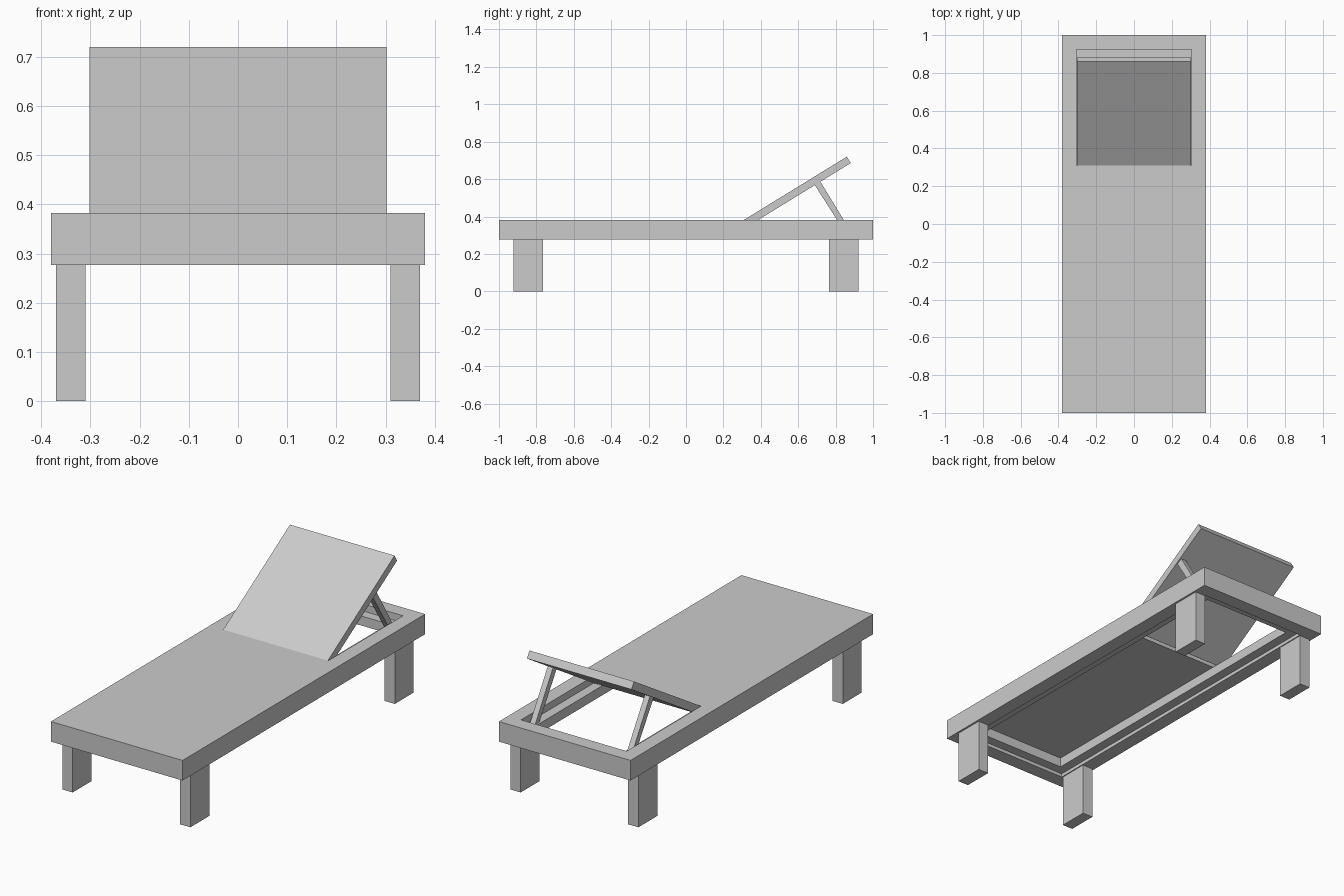
import bpy
import bmesh
import math
from mathutils import Vector

cube = bpy.data.objects.get("Cube")
if cube:
    bpy.data.objects.remove(cube, do_unlink=True)

grey = bpy.data.materials.new("plain grey")
grey.use_nodes = True
colour = (0.6, 0.6, 0.6, 1)
grey.diffuse_color = colour
grey.node_tree.nodes["Principled BSDF"].inputs["Base Color"].default_value = colour


def finish(name, bm):
    bmesh.ops.recalc_face_normals(bm, faces=bm.faces)
    mesh = bpy.data.meshes.new(name)
    bm.to_mesh(mesh)
    bm.free()
    mesh.materials.append(grey)
    obj = bpy.data.objects.new(name, mesh)
    bpy.context.collection.objects.link(obj)
    return obj


def extrude_side(name, profile, x0, x1):
    """Extrude a (y, z) outline from x0 to x1."""
    bm = bmesh.new()
    face = bm.faces.new([bm.verts.new((x0, y, z)) for y, z in profile])
    geom = bmesh.ops.extrude_face_region(bm, geom=[face])["geom"]
    moved = [v for v in geom if isinstance(v, bmesh.types.BMVert)]
    bmesh.ops.translate(bm, verts=moved, vec=(x1 - x0, 0, 0))
    return finish(name, bm)


def box(name, x0, x1, y0, y1, z0, z1):
    return extrude_side(name, [(y0, z0), (y1, z0), (y1, z1), (y0, z1)], x0, x1)


def ring(name, half_x, half_y, width, z0, z1):
    """Rectangular frame with mitred corners."""
    bm = bmesh.new()
    loops = []
    for inset, z in ((0, z0), (0, z1), (width, z1), (width, z0)):
        a, b = half_x - inset, half_y - inset
        loops.append([bm.verts.new((sx * a, sy * b, z))
                      for sx, sy in ((-1, -1), (1, -1), (1, 1), (-1, 1))])
    for i in range(4):
        p, q = loops[i], loops[(i + 1) % 4]
        for k in range(4):
            n = (k + 1) % 4
            bm.faces.new((p[k], p[n], q[n], q[k]))
    return finish(name, bm)


TOP, BOTTOM = 0.382, 0.277
PANEL_BOTTOM = 0.345
HINGE = 0.31

# Bed: outer frame, inner support ledge and flat deck
ring("outer_frame", 0.38, 1.0, 0.075, BOTTOM, TOP)
ring("support_ledge", 0.305, 0.925, 0.05, 0.295, PANEL_BOTTOM)
box("deck_panel", -0.305, 0.305, -0.925, HINGE, PANEL_BOTTOM, TOP)

# Raised backrest panel, hinged at the end of the deck
start, end = Vector((HINGE, TOP)), Vector((0.86, 0.72))
along = (end - start).normalized()
down = Vector((along.y, -along.x)) * 0.04
extrude_side("backrest", [start, end, end + down, start + down], -0.302, 0.302)

# Legs and backrest props on both sides
for side, s in (("left", 1), ("right", -1)):
    for place, y in (("front", -0.843), ("back", 0.843)):
        box(f"{place}_{side}_leg", s * 0.31, s * 0.37,
            y - 0.078, y + 0.078, 0, BOTTOM)
    extrude_side(f"{side}_prop",
                 [(0.831, PANEL_BOTTOM), (0.866, PANEL_BOTTOM),
                  (0.718, 0.587), (0.688, 0.569)], s * 0.265, s * 0.295)
